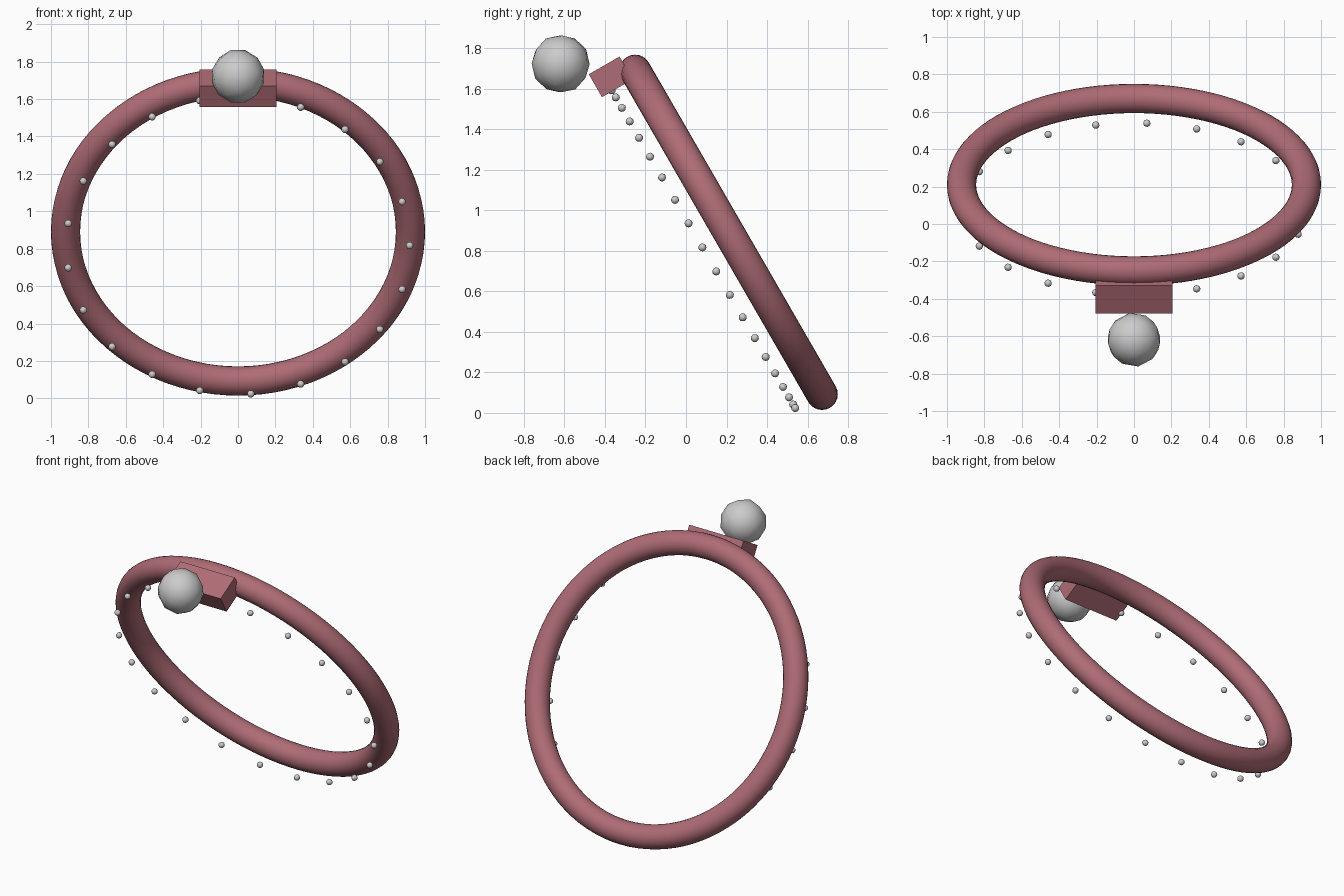
import bpy
import math
from mathutils import Matrix

if "Cube" in bpy.data.objects:
    bpy.data.objects.remove(bpy.data.objects["Cube"])

# Tilted frame: local x = right, local y = up along the ring, local z = out to the front
FRAME = Matrix.Translation((0, 0.21, 0.891)) @ Matrix.Rotation(math.radians(120), 4, 'X')
RING_R, TUBE_R = 0.922, 0.078
BEADS = 21

rose = bpy.data.materials.new("rose")
rose.diffuse_color = (0.43, 0.15, 0.18, 1)
rose.use_nodes = True
rose.node_tree.nodes["Principled BSDF"].inputs["Base Color"].default_value = rose.diffuse_color


def place(name, pos=(0, 0, 0), size=(1, 1, 1), mat=None, smooth=False):
    ob = bpy.context.object
    ob.name = name
    ob.matrix_world = FRAME @ Matrix.Translation(pos) @ Matrix.Diagonal((*size, 1))
    if mat:
        ob.data.materials.append(mat)
    if smooth:
        bpy.ops.object.shade_smooth_by_angle(angle=math.radians(40))
    return ob


# Ring band
bpy.ops.mesh.primitive_torus_add(major_radius=RING_R, minor_radius=TUBE_R,
                                 major_segments=96, minor_segments=24)
place("ring_band", mat=rose, smooth=True)

# Block that carries the large ball
bpy.ops.mesh.primitive_cube_add(size=1)
place("mount_block", (0, 0.955, 0.12), (0.41, 0.13, 0.175), rose)

# Large low-poly ball
bpy.ops.mesh.primitive_ico_sphere_add(subdivisions=2, radius=0.145)
place("large_ball", (0, 1.134, 0.302), smooth=True)

# Circle of small beads in front of the band
for i in range(BEADS):
    a = math.tau * i / BEADS
    bpy.ops.mesh.primitive_ico_sphere_add(subdivisions=2, radius=0.02)
    place(f"bead_{i + 1:02d}", (0.918 * math.cos(a), 0.918 * math.sin(a), 0.149), smooth=True)
